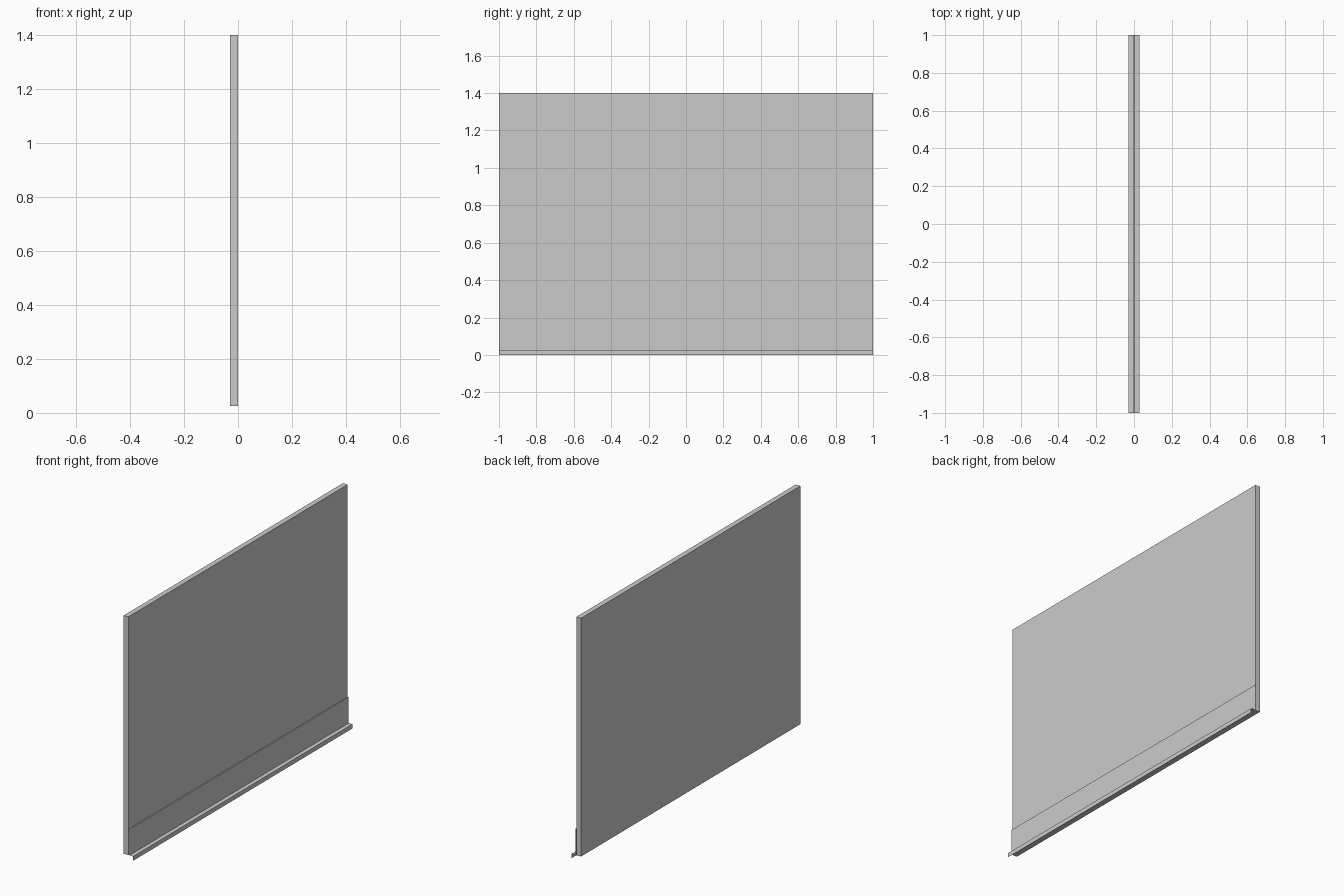
import bpy
import bmesh

if "Cube" in bpy.data.objects:
    bpy.data.objects.remove(bpy.data.objects["Cube"])

LENGTH = 2.0


def add_object(name, bm):
    mesh = bpy.data.meshes.new(name)
    bm.to_mesh(mesh)
    bm.free()
    obj = bpy.data.objects.new(name, mesh)
    bpy.context.collection.objects.link(obj)
    return obj


def box(name, lo, hi):
    bm = bmesh.new()
    bmesh.ops.create_cube(bm, size=1)
    for v in bm.verts:
        for i in range(3):
            v.co[i] = lo[i] if v.co[i] < 0 else hi[i]
    return add_object(name, bm)


def folded_sheet(name, profile):
    """Extrude an open x-z profile along y as a single thin sheet."""
    bm = bmesh.new()
    near, far = [[bm.verts.new((x, y, z)) for x, z in profile]
                 for y in (-LENGTH / 2, LENGTH / 2)]
    for i in range(len(profile) - 1):
        bm.faces.new((near[i], near[i + 1], far[i + 1], far[i]))
    return add_object(name, bm)


# Upright wall panel
box("wall_panel", (-0.03, -LENGTH / 2, 0.025), (0.0, LENGTH / 2, 1.4))

# Folded base flashing: top lip, upright, ledge and drip edge
folded_sheet("base_flashing", [(0.0, 0.175), (0.006, 0.175), (0.006, 0.025),
                               (0.03, 0.025), (0.03, 0.0)])
